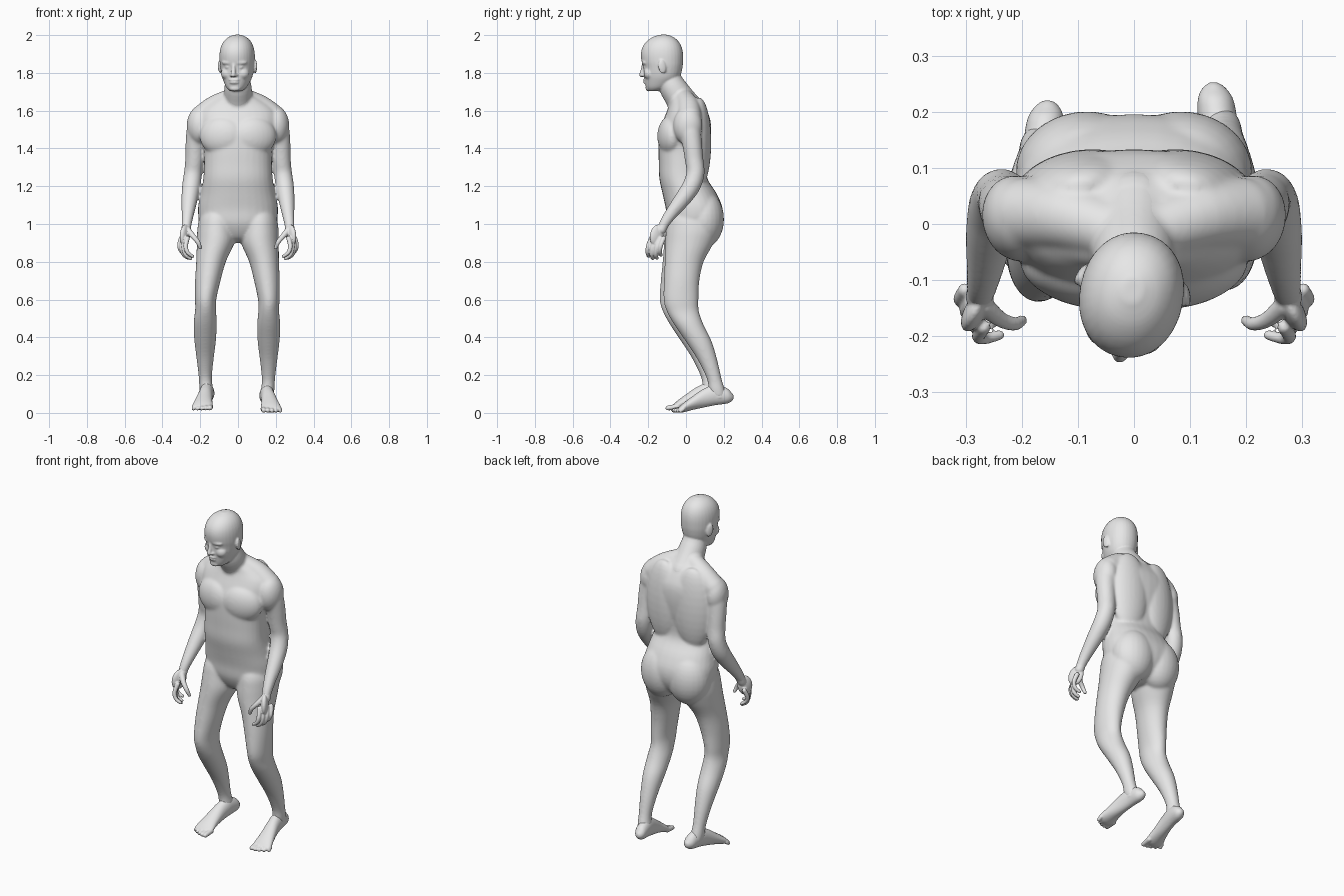
import bpy
import bmesh
import math
from mathutils import Vector, Matrix

cube = bpy.data.objects.get("Cube")
if cube:
    bpy.data.objects.remove(cube, do_unlink=True)

grey = bpy.data.materials.new("plain_grey")
grey.use_nodes = True
grey.diffuse_color = (0.8, 0.8, 0.8, 1)
grey.node_tree.nodes["Principled BSDF"].inputs["Base Color"].default_value = (0.8, 0.8, 0.8, 1)

SEGMENTS = 32


def refine(rows, steps=4):
    """Smooth in-between rows along a spline through the given ones."""
    rows = [Vector(r) for r in rows]
    out = []
    for i in range(len(rows) - 1):
        a, b = rows[i], rows[i + 1]
        into = (b - rows[max(i - 1, 0)]) / 2
        away = (rows[min(i + 2, len(rows) - 1)] - a) / 2
        for k in range(steps):
            t = k / steps
            blend = t * t * (3 - 2 * t)
            out.append(a + (b - a) * blend + into * t * (1 - t) ** 2 - away * t * t * (1 - t))
    return out + [rows[-1]]


def skin_rings(bm, rings):
    """Bridge a list of equal vertex rings and close both ends."""
    loops = [[bm.verts.new(p) for p in ring] for ring in rings]
    for low, high in zip(loops, loops[1:]):
        for i in range(len(low)):
            j = (i + 1) % len(low)
            bm.faces.new((low[i], low[j], high[j], high[i]))
    bm.faces.new(loops[0][::-1])
    bm.faces.new(loops[-1])


def loft(bm, rows, side=1, along_y=False, power=2.0):
    """Rows: position on the axis, depth start, depth end, centre x, half width."""
    def bulge(value):
        return math.copysign(abs(value) ** (2 / power), value)

    rings = []
    for t, lo, hi, cx, half in refine(rows):
        ring = []
        for i in range(SEGMENTS):
            a = math.tau * i / SEGMENTS
            x = side * cx + half * bulge(math.cos(a))
            d = (lo + hi) / 2 + (hi - lo) / 2 * bulge(math.sin(a))
            ring.append((x, t, d) if along_y else (x, d, t))
        rings.append(ring)
    skin_rings(bm, rings)


def ellipsoid(bm, centre, radii, tilt=0.0, turn=0.0):
    matrix = (Matrix.Translation(centre) @ Matrix.Rotation(turn, 4, 'Z')
              @ Matrix.Rotation(tilt, 4, 'X') @ Matrix.Diagonal((*radii, 1)))
    bmesh.ops.create_uvsphere(bm, u_segments=24, v_segments=16, radius=1, matrix=matrix)


def tube(bm, points, side=1):
    """Round limb through points of x, y, z, radius, with rounded ends."""
    points = refine(points)
    centres = [Vector((side * p[0], p[1], p[2])) for p in points]
    rings = []
    for i, c in enumerate(centres):
        tangent = centres[min(i + 1, len(centres) - 1)] - centres[max(i - 1, 0)]
        turn = Vector((0, 0, -1)).rotation_difference(tangent)
        angles = [math.tau * k / SEGMENTS for k in range(SEGMENTS)]
        rings.append([c + turn @ Vector((math.cos(a), math.sin(a), 0)) * points[i][3]
                      for a in angles])
    skin_rings(bm, rings)
    for i in (0, -1):
        ellipsoid(bm, centres[i], [points[i][3]] * 3)


def add_neck(bm):
    tube(bm, [(0, .01, 1.6, .09), (0, -.035, 1.67, .077), (0, -.073, 1.73, .071), (0, -.09, 1.78, .06)])


def finish(bm, name, voxel, rounds):
    """Fuse overlapping forms into one smooth skin."""
    bmesh.ops.recalc_face_normals(bm, faces=bm.faces)
    mesh = bpy.data.meshes.new(name)
    bm.to_mesh(mesh)
    bm.free()
    mesh.materials.append(grey)
    obj = bpy.data.objects.new(name, mesh)
    bpy.context.collection.objects.link(obj)
    fuse = obj.modifiers.new("fuse", 'REMESH')
    fuse.mode = 'VOXEL'
    fuse.voxel_size = voxel
    fuse.use_smooth_shade = True
    soften = obj.modifiers.new("soften", 'SMOOTH')
    soften.factor = 0.5
    soften.iterations = rounds


# Head: skull and jaw
head = bmesh.new()
loft(head, [
    (1.703, -.198, -.14, 0, .03),
    (1.722, -.212, -.09, 0, .052),
    (1.76, -.219, -.045, 0, .072),
    (1.79, -.223, -.027, 0, .082),
    (1.83, -.226, -.018, 0, .089),
    (1.86, -.235, -.015, 0, .092),
    (1.9, -.239, -.015, 0, .092),
    (1.935, -.231, -.022, 0, .086),
    (1.965, -.21, -.038, 0, .072),
    (1.988, -.179, -.064, 0, .049),
    (2.002, -.14, -.096, 0, .018),
], power=2.1)
# Nose, mouth and chin
tube(head, [(0, -.226, 1.847, .009), (0, -.231, 1.815, .011), (0, -.237, 1.79, .013)])
ellipsoid(head, (0, -.215, 1.763), (.03, .013, .007))
ellipsoid(head, (0, -.213, 1.749), (.026, .014, .008))
ellipsoid(head, (0, -.198, 1.718), (.03, .017, .016))
# Brows, eyes, cheeks, nostrils and ears
for s in (-1, 1):
    ellipsoid(head, (s * .036, -.212, 1.854), (.034, .017, .013), turn=s * .35)
    ellipsoid(head, (s * .034, -.209, 1.83), (.017, .014, .009), turn=s * .25)
    ellipsoid(head, (s * .043, -.187, 1.797), (.034, .03, .032), turn=s * .4)
    ellipsoid(head, (s * .012, -.227, 1.787), (.009, .012, .008))
    ellipsoid(head, (s * .095, -.108, 1.832), (.008, .021, .037), tilt=.15, turn=s * .35)
bmesh.ops.rotate(head, verts=head.verts, cent=(0, -.13, 0),
                 matrix=Matrix.Rotation(math.radians(-11), 3, 'Z'))
bmesh.ops.translate(head, verts=head.verts, vec=(-.005, 0, 0))
add_neck(head)
finish(head, "head", .005, 4)

# Torso
body = bmesh.new()
add_neck(body)
loft(body, [
    (.9, -.01, .07, 0, .04),
    (.93, -.06, .14, 0, .12),
    (1.0, -.097, .187, 0, .197),
    (1.08, -.107, .194, 0, .212),
    (1.16, -.124, .163, 0, .198),
    (1.24, -.141, .114, 0, .184),
    (1.32, -.144, .111, 0, .18),
    (1.4, -.146, .125, 0, .183),
    (1.48, -.143, .133, 0, .2),
    (1.55, -.12, .129, 0, .214),
    (1.6, -.1, .11, 0, .2),
    (1.64, -.087, .086, 0, .152),
    (1.68, -.085, .05, 0, .082),
], power=2.3)
# Chest, back, buttocks, neck muscles and shoulders
for s in (-1, 1):
    ellipsoid(body, (s * .085, -.085, 1.465), (.12, .064, .105), turn=s * .2)
    ellipsoid(body, (s * .095, .07, 1.43), (.115, .062, .24), turn=-s * .15)
    ellipsoid(body, (s * .09, .098, 1.025), (.122, .103, .15), turn=-s * .15)
    tube(body, [(.03, -.015, 1.67, .05), (.12, .012, 1.622, .06), (.19, .018, 1.565, .065)], s)
    ellipsoid(body, (s * .207, .01, 1.52), (.064, .078, .1), turn=-s * .2)

# Arms
for s in (-1, 1):
    tube(body, [
        (.2, .015, 1.54, .06),
        (.215, .022, 1.49, .058),
        (.226, .033, 1.42, .052),
        (.23, .043, 1.34, .049),
        (.238, .05, 1.27, .048),
        (.248, .028, 1.2, .048),
        (.257, -.02, 1.13, .043),
        (.265, -.075, 1.06, .034),
        (.271, -.11, 1.01, .028),
        (.275, -.13, .97, .024),
    ], s)


def stagger(bm, first, side):
    """Set one leg a little behind the other."""
    bm.verts.ensure_lookup_table()
    for v in bm.verts[first:]:
        k = min(max((1 - v.co.z) / .6, 0), 1)
        v.co += Vector((-.006, .016 * side, .005 - .006 * side)) * k


# Legs and feet
for s, name in ((1, "left_foot"), (-1, "right_foot")):
    first = len(body.verts)
    loft(body, [
        (1.12, -.05, .12, .1, .06),
        (1.04, -.093, .15, .11, .092),
        (.97, -.106, .168, .113, .102),
        (.9, -.113, .144, .117, .1),
        (.8, -.118, .088, .14, .079),
        (.7, -.125, .063, .156, .068),
        (.6, -.129, .055, .167, .057),
        (.54, -.115, .056, .167, .055),
        (.47, -.078, .078, .168, .061),
        (.38, -.018, .12, .168, .058),
        (.28, .047, .15, .168, .046),
        (.18, .095, .173, .167, .035),
        (.12, .104, .191, .163, .036),
        (.08, .118, .198, .16, .032),
    ], s)
    stagger(body, first, s)

    foot = bmesh.new()
    loft(foot, [(.17, .103, .17, .166, .026), (.13, .106, .184, .163, .032), (.08, .118, .198, .16, .032)], s)
    loft(foot, [
        (.236, .075, .095, .148, .008),
        (.225, .062, .108, .149, .022),
        (.2, .05, .132, .152, .033),
        (.14, .042, .15, .158, .036),
        (.08, .03, .13, .166, .038),
        (.02, .017, .09, .175, .045),
        (-.03, .004, .053, .181, .054),
        (-.055, .004, .03, .184, .049),
    ], s, along_y=True)
    for toe in range(5):
        x = .14 + toe * .022
        tip = -.08 + toe * toe * .0022
        r = .015 - toe * .001
        tube(foot, [(x, -.03, .022, r), (x + .002, tip, r, r * .85)], s)
    stagger(foot, 0, s)
    finish(foot, name, .0045, 2)

finish(body, "body", .0065, 14)

# Hands with curled fingers
for s, name in ((1, "left_hand"), (-1, "right_hand")):
    hand = bmesh.new()
    tube(hand, [(.271, -.11, 1.01, .024), (.275, -.13, .97, .025)], s)
    ellipsoid(hand, (s * .281, -.152, .94), (.02, .043, .058), tilt=-.25, turn=s * .5)
    for i in range(4):
        x, y = .266 + i * .011, -.192 + i * .022
        drop = (0, .012, .01, -.006)[i]
        tube(hand, [
            (x + .002, y + .008, .925, .0125),
            (x + .011, y - .008, .882 - drop * .5, .012),
            (x, y - .012, .848 - drop, .0105),
            (x - .026, y - .006, .829 - drop, .009),
        ], s)
    tube(hand, [(.268, -.145, .97, .018), (.238, -.17, .935, .014),
                (.213, -.178, .905, .012), (.2, -.172, .875, .0095)], s)
    finish(hand, name, .004, 2)
